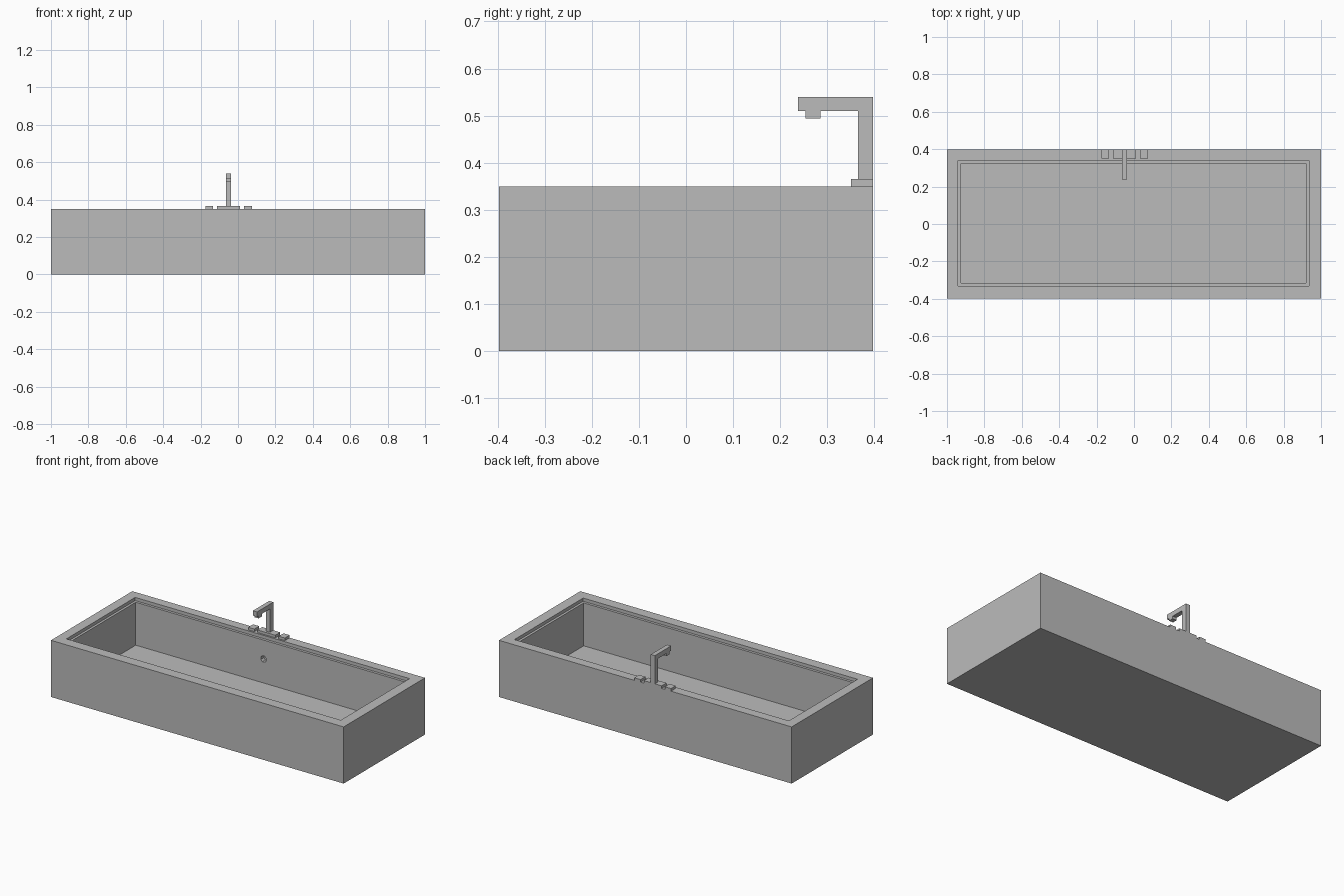
import bpy, bmesh, math
from mathutils import Matrix

cube = bpy.data.objects.get("Cube")
if cube:
    bpy.data.objects.remove(cube, do_unlink=True)

grey = bpy.data.materials.new("neutral grey")
grey.use_nodes = True
colour = (0.5, 0.5, 0.5, 1)
grey.diffuse_color = colour
grey.node_tree.nodes["Principled BSDF"].inputs["Base Color"].default_value = colour


def finish(name, bm):
    bmesh.ops.recalc_face_normals(bm, faces=bm.faces)
    mesh = bpy.data.meshes.new(name)
    bm.to_mesh(mesh)
    bm.free()
    mesh.materials.append(grey)
    ob = bpy.data.objects.new(name, mesh)
    bpy.context.collection.objects.link(ob)
    return ob


def lofted_rects(name, rects):
    """Closed solid through rectangles given as (x0, x1, y0, y1, z)."""
    bm = bmesh.new()
    rings = [[bm.verts.new((x, y, z)) for x, y in ((x0, y0), (x1, y0), (x1, y1), (x0, y1))]
             for x0, x1, y0, y1, z in rects]
    for low, high in zip(rings, rings[1:]):
        for i in range(4):
            j = (i + 1) % 4
            bm.faces.new((low[i], low[j], high[j], high[i]))
    bm.faces.new(rings[0])
    bm.faces.new(rings[-1])
    return finish(name, bm)


def box(name, x0, x1, y0, y1, z0, z1):
    return lofted_rects(name, [(x0, x1, y0, y1, z0), (x0, x1, y0, y1, z1)])


def prism(name, centre, radius, depth, sides, rotation=Matrix()):
    bm = bmesh.new()
    turn = Matrix.Rotation(math.pi / sides, 4, "Z")
    bmesh.ops.create_cone(bm, cap_ends=True, segments=sides, radius1=radius, radius2=radius,
                          depth=depth, matrix=Matrix.Translation(centre) @ rotation @ turn)
    return finish(name, bm)


def cut(target, cutter):
    cutter.hide_render = True
    mod = target.modifiers.new("cut", "BOOLEAN")
    mod.operation, mod.solver, mod.object = "DIFFERENCE", "EXACT", cutter
    bpy.context.view_layer.objects.active = target
    bpy.ops.object.modifier_apply(modifier=mod.name)
    bpy.data.objects.remove(cutter, do_unlink=True)


HALF_Y, TOP, FLOOR = 0.397, 0.35, 0.065
LEDGE = TOP - 0.02
outer = (-1, 1, -HALF_Y, HALF_Y)
rim = (-0.94, 0.935, -0.332, 0.339)
bowl = (-0.925, 0.92, -0.316, 0.323)

# Basin with a stepped rim
basin = lofted_rects("basin", [(*outer, 0), (*outer, TOP), (*rim, TOP),
                               (*rim, LEDGE), (*bowl, LEDGE), (*bowl, FLOOR)])

# Overflow hole in the back wall
cut(basin, prism("overflow_cutter", (-0.052, 0.323, 0.213), 0.02, 0.06, 8,
                 Matrix.Rotation(math.pi / 2, 4, "X")))

# Drain plate with four openings around a central one
cx, cy, half = -0.043, 0.011, 0.075
drain = box("drain_plate", cx - half, cx + half, cy - half, cy + half, FLOOR, FLOOR + 0.008)
for sx in (-1, 1):
    for sy in (-1, 1):
        cut(drain, prism("drain_cutter", (cx + sx * 0.032, cy + sy * 0.032, FLOOR + 0.012),
                         0.028, 0.02, 8))
cut(drain, prism("drain_cutter", (cx, cy, FLOOR + 0.012), 0.011, 0.02, 12))

# Tap base and handles
for name, x0, x1 in (("tap_base", -0.112, 0.01), ("right_handle", -0.175, -0.133),
                     ("left_handle", 0.033, 0.075)):
    box(name, x0, x1, 0.35, HALF_Y, TOP, TOP + 0.016)

# Spout: a square arm swept up and forward
profile = [(HALF_Y, 0.366), (HALF_Y, 0.54), (0.238, 0.54), (0.238, 0.51),
           (0.365, 0.51), (0.365, 0.366)]
bm = bmesh.new()
side = bm.faces.new([bm.verts.new((-0.065, y, z)) for y, z in profile])
grown = bmesh.ops.extrude_face_region(bm, geom=[side])["geom"]
bmesh.ops.translate(bm, vec=(0.028, 0, 0),
                    verts=[g for g in grown if isinstance(g, bmesh.types.BMVert)])
finish("spout", bm)
box("spout_nozzle", -0.065, -0.037, 0.254, 0.285, 0.494, 0.51)
